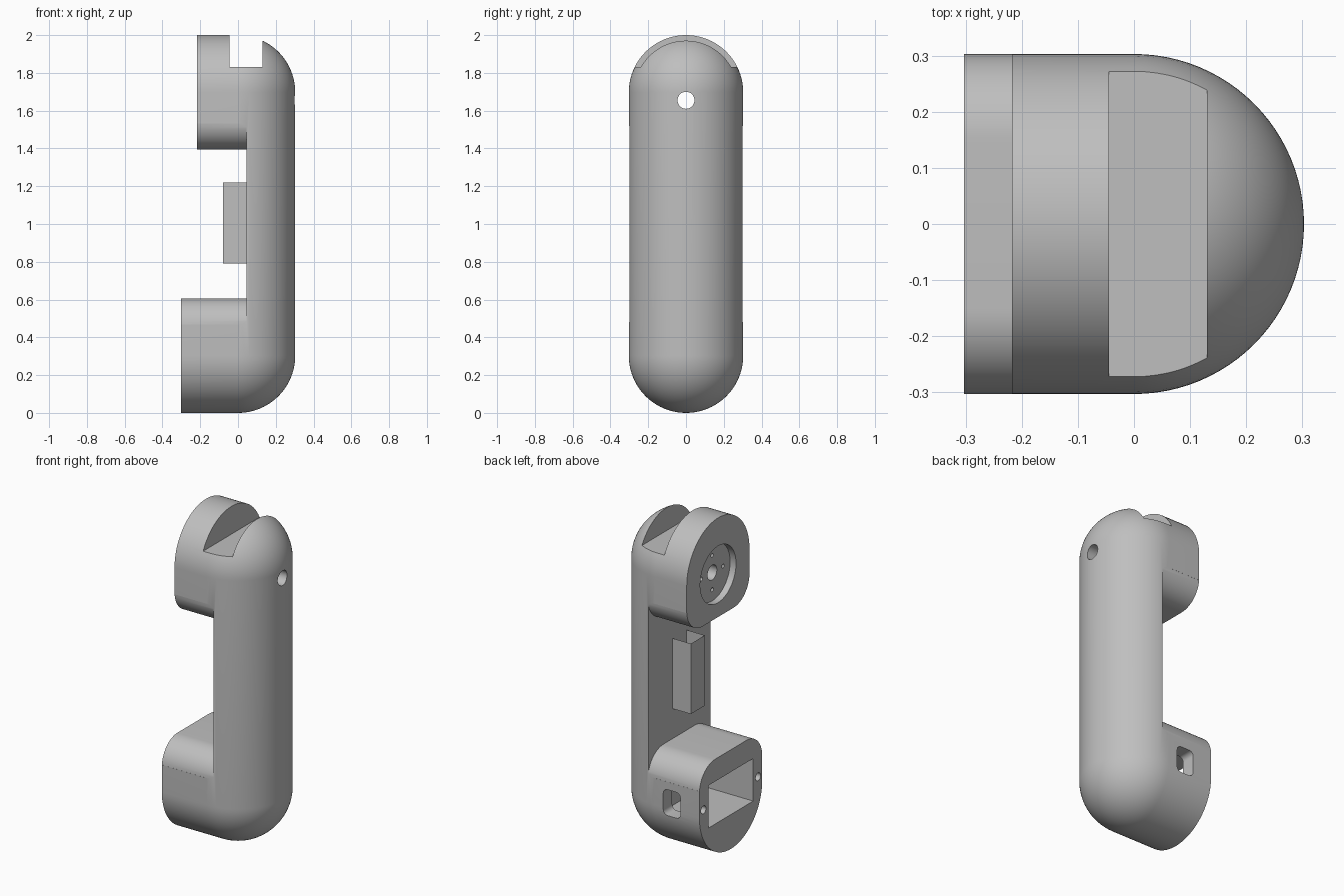
import bpy, bmesh, math
from mathutils import Matrix

if "Cube" in bpy.data.objects:
    bpy.data.objects.remove(bpy.data.objects["Cube"])

R = 0.303            # capsule radius
LOW, HIGH = R, 2 - R # centres of the rounded ends
FLAT = 0.045         # x of the handle's inner flat
HEAD_X = -0.217      # x of the head face
PORT_Z = 0.34        # centre height of the base openings
HOLE_Z = 1.655       # centre height of the head openings

grey = bpy.data.materials.new("plain grey")
grey.use_nodes = True
colour = (0.52, 0.52, 0.52, 1)
grey.diffuse_color = colour
grey.node_tree.nodes["Principled BSDF"].inputs["Base Color"].default_value = colour


def make(name, bm):
    bmesh.ops.recalc_face_normals(bm, faces=bm.faces[:])
    mesh = bpy.data.meshes.new(name)
    bm.to_mesh(mesh)
    bm.free()
    mesh.materials.append(grey)
    obj = bpy.data.objects.new(name, mesh)
    bpy.context.collection.objects.link(obj)
    return obj


def arc(cy, cz, r, start, end, n):
    angles = [math.radians(start + (end - start) * i / n) for i in range(n + 1)]
    return [(cy + r * math.cos(a), cz + r * math.sin(a)) for a in angles]


def stadium(r):
    return arc(0, HIGH, r, 0, 180, 40) + arc(0, LOW, r, 180, 360, 40)


def prism(name, outline, x0, x1):
    """Extrude a (y, z) outline along x."""
    bm = bmesh.new()
    face = bm.faces.new([bm.verts.new((x0, y, z)) for y, z in outline])
    new = bmesh.ops.extrude_face_region(bm, geom=[face])["geom"]
    moved = [v for v in new if isinstance(v, bmesh.types.BMVert)]
    bmesh.ops.translate(bm, verts=moved, vec=(x1 - x0, 0, 0))
    return make(name, bm)


def box(name, x0, x1, y0, y1, z0, z1):
    return prism(name, [(y0, z0), (y1, z0), (y1, z1), (y0, z1)], x0, x1)


def rod(name, y, z, r, x0, x1, n=32):
    return prism(name, arc(y, z, r, 0, 360, n)[:-1], x0, x1)


# Body: straight shell towards -x, rounded like a capsule towards +x
bm = bmesh.new()
steps = 24
rings = [(-R, R)] + [(R * math.sin(t), R * math.cos(t))
                     for t in (math.pi / 2 * i / steps for i in range(steps + 1))]
loops = [[bm.verts.new((x, y, z)) for y, z in stadium(max(r, 0))] for x, r in rings]
count = len(loops[0])
for a, b in zip(loops, loops[1:]):
    for i in range(count):
        j = (i + 1) % count
        bm.faces.new((a[i], a[j], b[j], b[i]))
bm.faces.new(loops[0])
bmesh.ops.remove_doubles(bm, verts=bm.verts[:], dist=0.00001)
body = make("handset_body", bm)

# Gap between head and base, leaving filleted block corners
fil = 0.152
c = R - fil
lower = arc(c, 2 * R - fil, fil, 5, 90, 16)
lower = [(0.5, lower[0][1])] + lower
lower += [(-y, z) for y, z in reversed(lower)]
upper = [(y, 2 - z) for y, z in reversed(lower)]
cutters = [prism("gap_cutter", lower + upper, -1, FLAT)]

# Head: shorter face, top notch, round recess and its holes
cutters += [
    box("head_trim", -1, HEAD_X, -1, 1, 1.0, 2.5),
    box("notch_cutter", -0.045, 0.13, -1, 1, 1.83, 2.5),
    rod("recess_cutter", 0, HOLE_Z, 0.173, -0.5, HEAD_X + 0.04, 64),
    rod("through_hole_cutter", 0, HOLE_Z, 0.045, -0.5, 0.5),
]
for k in range(4):
    a = k * math.pi / 2
    cutters.append(rod("pin_cutter", 0.105 * math.cos(a), HOLE_Z + 0.105 * math.sin(a),
                       0.012, -0.5, HEAD_X + 0.1, 16))

# Base: rectangular cavity, two screw holes
cutters.append(box("cavity_cutter", -0.5, 0.03, -0.216, 0.216, PORT_Z - 0.13, PORT_Z + 0.13))
for side in (-1, 1):
    cutters.append(rod("screw_cutter", side * 0.264, PORT_Z, 0.024, -0.5, -0.2, 20))

# Base: rounded side port opening into the cavity on +y
hw, hh, pr = 0.058, 0.08, 0.03
port = []
for sx, sz, start in ((1, 1, 0), (-1, 1, 90), (-1, -1, 180), (1, -1, 270)):
    port += arc(sx * (hw - pr), sz * (hh - pr), pr, start, start + 90, 6)
port_cutter = prism("port_cutter", port, 0.1, 0.5)
port_cutter.data.transform(Matrix.Translation((-0.116, 0, PORT_Z))
                           @ Matrix(((0, 1, 0, 0), (1, 0, 0, 0), (0, 0, 1, 0), (0, 0, 0, 1))))
port_cutter.data.flip_normals()
cutters.append(port_cutter)

bpy.context.view_layer.objects.active = body
for cutter in cutters:
    cutter.hide_render = True
    mod = body.modifiers.new("cut", "BOOLEAN")
    mod.operation = "DIFFERENCE"
    mod.solver = "EXACT"
    mod.object = cutter
    bpy.ops.object.modifier_apply(modifier=mod.name)
    bpy.data.objects.remove(cutter)

# Switch: thin open channel standing on the handle flat
bm = bmesh.new()
path = [(FLAT, 0.067), (-0.08, 0.067), (-0.08, -0.067), (FLAT, -0.067)]
cols = [[bm.verts.new((x, y, z)) for z in (0.79, 1.22)] for x, y in path]
for a, b in zip(cols, cols[1:]):
    bm.faces.new((a[0], b[0], b[1], a[1]))
switch = make("switch_channel", bm)
if switch.data.polygons[1].normal.x > 0:
    switch.data.flip_normals()

# Smooth curved surfaces, keep hard edges
for obj in bpy.context.selected_objects:
    obj.select_set(False)
body.select_set(True)
bpy.ops.object.shade_smooth_by_angle(angle=math.radians(30))
